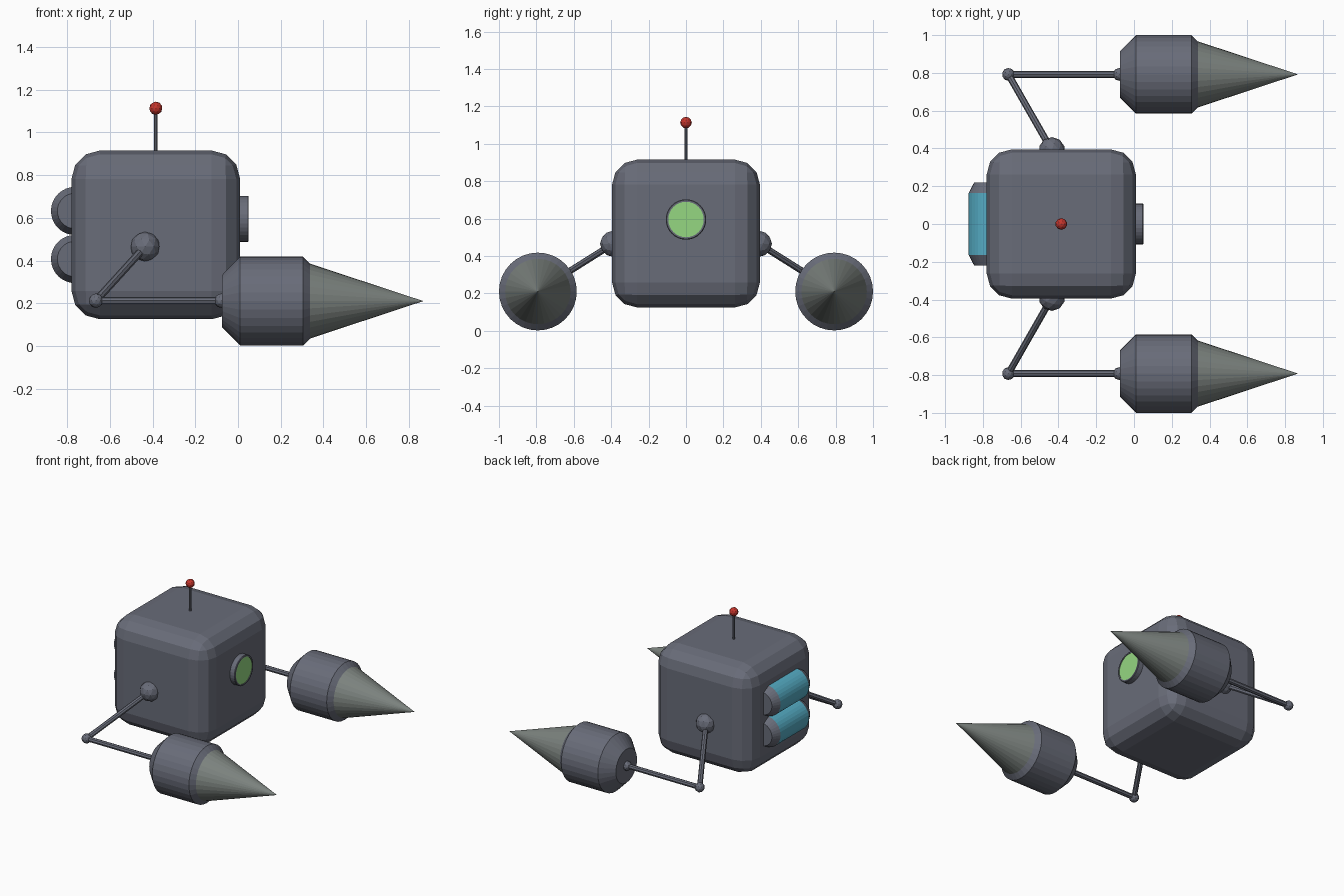
import bpy, bmesh, math
from mathutils import Vector

cube = bpy.data.objects.get("Cube")
if cube:
    bpy.data.objects.remove(cube, do_unlink=True)


def material(name, rgb):
    m = bpy.data.materials.new(name)
    m.use_nodes = True
    m.diffuse_color = (*rgb, 1)
    m.node_tree.nodes["Principled BSDF"].inputs["Base Color"].default_value = (*rgb, 1)
    return m


STEEL = material("blue grey steel", (0.14, 0.15, 0.19))
DRILL = material("drill grey", (0.20, 0.225, 0.21))
GREEN = material("lens green", (0.30, 0.68, 0.22))
CYAN = material("canister cyan", (0.09, 0.41, 0.55))
RED = material("beacon red", (0.55, 0.035, 0.025))


def finish(name, bm, mats):
    bmesh.ops.recalc_face_normals(bm, faces=bm.faces[:])
    mesh = bpy.data.meshes.new(name)
    bm.to_mesh(mesh)
    bm.free()
    for m in mats:
        mesh.materials.append(m)
    obj = bpy.data.objects.new(name, mesh)
    bpy.context.collection.objects.link(obj)
    return obj


def lathe(name, profile, origin, axis, mats, bands=None, sides=32):
    """Turn (distance, radius) points around an axis; bands gives a material per band."""
    origin = Vector(origin)
    turn = Vector(axis).to_track_quat('Z', 'Y')
    bm = bmesh.new()
    rings = []
    for d, r in profile:
        count = sides if r > 0 else 1
        angles = [2 * math.pi * i / sides for i in range(count)]
        rings.append([bm.verts.new(origin + turn @ Vector((r * math.cos(a), r * math.sin(a), d)))
                      for a in angles])
    for k, (a, b) in enumerate(zip(rings, rings[1:])):
        for i in range(sides):
            j = (i + 1) % sides
            corners = [a[i % len(a)], a[j % len(a)], b[j % len(b)], b[i % len(b)]]
            face = bm.faces.new(list(dict.fromkeys(corners)))
            face.material_index = bands[k] if bands else 0
    return finish(name, bm, mats)


def ball(name, centre, radius, mat):
    bm = bmesh.new()
    bmesh.ops.create_icosphere(bm, subdivisions=2, radius=radius)
    bmesh.ops.translate(bm, verts=bm.verts[:], vec=centre)
    return finish(name, bm, [mat])


def rod(name, start, end, radius):
    span = Vector(end) - Vector(start)
    length = span.length
    return lathe(name, [(0, 0), (0, radius), (length, radius), (length, 0)],
                 start, span, [STEEL], sides=8)


# Body: rounded box
bm = bmesh.new()
bmesh.ops.create_cube(bm, size=0.79)
bmesh.ops.bevel(bm, geom=bm.edges[:], offset=0.133, segments=3, profile=0.5, affect='EDGES')
bmesh.ops.translate(bm, verts=bm.verts[:], vec=(-0.385, 0, 0.52))
finish("body", bm, [STEEL])

# Antenna with beacon
rod("antenna", (-0.385, 0, 0.9), (-0.385, 0, 1.1), 0.008)
ball("antenna_beacon", (-0.385, 0, 1.113), 0.031, RED)

# Eye: rim with a lens set in it
lathe("eye", [(-0.02, 0), (-0.02, 0.108), (0.036, 0.108), (0.04, 0.104),
              (0.04, 0.095), (0.036, 0.095), (0.036, 0)],
      (0.01, 0, 0.595), (1, 0, 0), [STEEL, GREEN], [0, 0, 0, 0, 0, 1])

# Two canisters on the back
for label, z in (("upper", 0.632), ("lower", 0.407)):
    lathe(label + "_canister",
          [(-0.22, 0), (-0.22, 0.083), (-0.163, 0.113), (0.163, 0.113), (0.22, 0.083), (0.22, 0)],
          (-0.763, 0, z), (0, 1, 0), [STEEL, CYAN], [0, 0, 1, 0, 0])

# Arms with drills
for label, s in (("left", 1), ("right", -1)):
    shoulder = (-0.435, s * 0.39, 0.465)
    elbow = (-0.665, s * 0.792, 0.212)
    wrist = (-0.078, s * 0.792, 0.212)
    ball(label + "_shoulder", shoulder, 0.07, STEEL)
    ball(label + "_elbow", elbow, 0.034, STEEL)
    ball(label + "_wrist", wrist, 0.034, STEEL)
    rod(label + "_upper_arm", shoulder, elbow, 0.018)
    rod(label + "_forearm", elbow, wrist, 0.018)
    lathe(label + "_drill",
          [(-0.075, 0), (-0.075, 0.122), (0.01, 0.208), (0.305, 0.208), (0.338, 0.175), (0.868, 0)],
          (0, s * 0.792, 0.21), (1, 0, 0), [STEEL, DRILL], [0, 0, 0, 0, 1])
